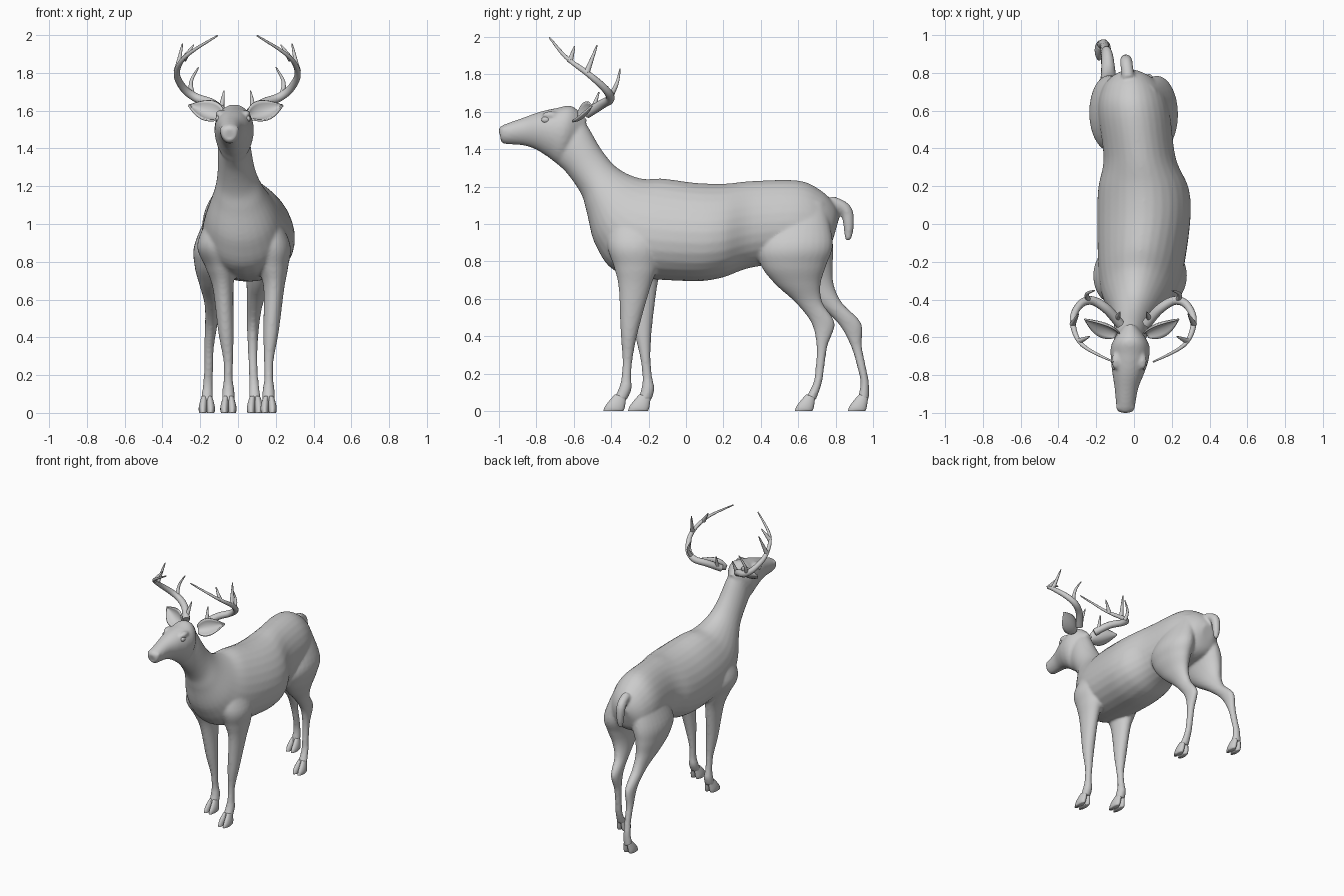
import bpy, bmesh, math
from mathutils import Vector

if "Cube" in bpy.data.objects:
    bpy.data.objects.remove(bpy.data.objects["Cube"])


def smooth_path(rows, steps=6):
    """Catmull-Rom interpolation through rows of numbers."""
    out = []
    for i in range(len(rows) - 1):
        p0, p1, p2, p3 = (rows[max(0, min(len(rows) - 1, j))] for j in (i - 1, i, i + 1, i + 2))
        for s in range(steps):
            t = s / steps
            out.append([0.5 * (2 * b + (c - a) * t + (2 * a - 5 * b + 4 * c - d) * t * t
                               + (3 * b - a - 3 * c + d) * t ** 3)
                        for a, b, c, d in zip(p0, p1, p2, p3)])
    return out + [list(rows[-1])]


def make_object(name, bm):
    bmesh.ops.recalc_face_normals(bm, faces=bm.faces)
    me = bpy.data.meshes.new(name)
    bm.to_mesh(me)
    bm.free()
    ob = bpy.data.objects.new(name, me)
    bpy.context.collection.objects.link(ob)
    return ob


def loft(name, rows, egg=0.0, n=28):
    """Rows: side-view edge point (y, z), opposite edge point (y, z), centre x, half width."""
    bm = bmesh.new()
    rings = []
    for ya, za, yb, zb, cx, hw in smooth_path(rows):
        ring = []
        for k in range(n):
            c, s = math.cos(math.tau * k / n), math.sin(math.tau * k / n)
            ring.append(bm.verts.new((cx + hw * c * (1 - egg * s),
                                      (ya + yb) / 2 + (ya - yb) / 2 * s,
                                      (za + zb) / 2 + (za - zb) / 2 * s)))
        rings.append(ring)
    for r, q in zip(rings, rings[1:]):
        for k in range(n):
            bm.faces.new((r[k], r[(k + 1) % n], q[(k + 1) % n], q[k]))
    bm.faces.new(rings[0])
    bm.faces.new(rings[-1])
    return make_object(name, bm)


def tube(name, pts, r0, r1, power=1.0):
    """Round tube through points, tapering from r0 to r1."""
    cu = bpy.data.curves.new(name, 'CURVE')
    cu.dimensions = '3D'
    cu.bevel_depth, cu.bevel_resolution, cu.use_fill_caps = 1.0, 4, True
    path = smooth_path(pts)
    sp = cu.splines.new('POLY')
    sp.points.add(len(path) - 1)
    for i, p in enumerate(sp.points):
        p.co = (*path[i], 1)
        p.radius = r0 + (r1 - r0) * (i / (len(path) - 1)) ** power
    ob = bpy.data.objects.new(name, cu)
    bpy.context.collection.objects.link(ob)
    return ob


def ball(name, loc, r, scale=(1, 1, 1)):
    bm = bmesh.new()
    bmesh.ops.create_uvsphere(bm, u_segments=16, v_segments=12, radius=r)
    bmesh.ops.scale(bm, vec=scale, verts=bm.verts)
    bmesh.ops.translate(bm, vec=loc, verts=bm.verts)
    return make_object(name, bm)


def finish(objs, name):
    """Join, apply modifiers, shade smooth."""
    bpy.ops.object.select_all(action='DESELECT')
    for o in objs:
        o.select_set(True)
    bpy.context.view_layer.objects.active = objs[0]
    bpy.ops.object.convert(target='MESH')
    if len(objs) > 1:
        bpy.ops.object.join()
    ob = bpy.context.view_layer.objects.active
    ob.name = name
    bpy.ops.object.shade_smooth()
    return ob


# Head, from muzzle to poll
head = loft("head", [
    (-1, 1.495, -.99, 1.46, -.045, .022), (-.985, 1.525, -.977, 1.43, -.045, .045),
    (-.87, 1.568, -.87, 1.42, -.04, .062), (-.78, 1.6, -.8, 1.397, -.03, .084),
    (-.69, 1.62, -.74, 1.36, -.022, .1), (-.61, 1.63, -.67, 1.32, -.02, .098),
    (-.53, 1.56, -.58, 1.38, -.02, .04)], -.12)

# Neck and torso, from poll to rump
torso = loft("torso", [
    (-.62, 1.6, -.72, 1.345, -.022, .07), (-.55, 1.56, -.64, 1.275, -.02, .085),
    (-.45, 1.395, -.56, 1.16, -.008, .1), (-.36, 1.295, -.53, 1.06, .005, .13),
    (-.24, 1.243, -.48, .88, .02, .185), (-.12, 1.242, -.35, .735, .035, .222),
    (.05, 1.22, 0, .695, .052, .245), (.2, 1.215, .18, .71, .05, .238),
    (.36, 1.23, .34, .765, .03, .19), (.6, 1.232, .58, .8, 0, .188),
    (.72, 1.18, .7, .82, -.01, .16), (.79, 1.11, .76, .86, -.015, .11),
    (.82, 1.04, .79, .93, -.02, .05)], .13)

tail = tube("tail", [(-.03, .77, 1.12), (-.04, .85, 1.08), (-.042, .869, 1.0), (-.042, .865, .91)],
            .034, .012, 4)
parts = [torso, head, tail]

# Leg profiles: height, front y, back y, centre x, half width
FRONT = [(1.1, -.38, -.15, .13, .05), (.9, -.42, -.13, .175, .1), (.77, -.385, -.15, .185, .08),
         (.66, -.36, -.19, .19, .055), (.43, -.35, -.255, .175, .041), (.28, -.34, -.285, .163, .026),
         (.18, -.345, -.292, .163, .024), (.12, -.36, -.29, .162, .032), (.06, -.39, -.315, .162, .034)]
HIND = [(1.12, .5, .74, .07, .06), (.9, .385, .785, .12, .108), (.78, .4, .75, .125, .09),
        (.68, .475, .72, .11, .065), (.58, .585, .73, .09, .043), (.47, .67, .795, .08, .033),
        (.35, .697, .757, .078, .026), (.24, .693, .74, .08, .024), (.15, .68, .726, .085, .026),
        (.06, .633, .695, .09, .033)]


def other_side(rows, swing, x0, drift, cap):
    """Mirror a leg and swing it back in stride, more the lower it gets."""
    out = []
    for z, yf, yb, cx, hw in rows:
        d = max(0, .88 - z)
        out.append((z, yf + swing * d, yb + swing * d, x0 - cx + drift * min(cap, d), hw))
    return out


def leg(name, rows):
    parts.append(loft(name, [(yf, z, yb, z, cx, hw) for z, yf, yb, cx, hw in rows]))
    # Cloven hoof: two toes per foot
    _, yf, yb, cx, _ = rows[-1]
    finish([loft("toe", [
        (yf + .01, .09, yb - .005, .07, cx + s * .014, .016),
        (yf - .018, .058, yb - .012, .022, cx + s * .019, .022),
        (yf - .042, .026, yb - .018, .004, cx + s * .021, .022),
        (yf - .052, 0, yb - .022, 0, cx + s * .02, .019)], n=16) for s in (-1, 1)], name + "_hoof")


leg("right_front_leg", FRONT)
leg("left_front_leg", other_side(FRONT, .16, .06, .3, .17))
leg("right_hind_leg", HIND)
leg("left_hind_leg", other_side(HIND, .345, 0, -.15, .5))

# Nostrils and brows blended into the head
for s in (-1, 1):
    parts.append(ball("nostril", (-.045 + s * .03, -.968, 1.5), .022))
    parts.append(ball("brow", (-.026 + s * .07, -.725, 1.582), .03, (.8, 1.5, .7)))

# Fuse everything into one smooth skin
body = finish(parts, "body")
rm = body.modifiers.new("Remesh", 'REMESH')
rm.mode = 'VOXEL'
rm.voxel_size = .009
sm = body.modifiers.new("Smooth", 'SMOOTH')
sm.factor, sm.iterations = .5, 7
finish([body], "body")


def antler(side, s):
    """Main beam, two beam tines, an inner tine and a brow tine."""
    beam = [(.07, -.53, 1.59), (.14, -.45, 1.64), (.22, -.405, 1.67), (.285, -.43, 1.72),
            (.32, -.52, 1.8), (.27, -.64, 1.89), (.105, -.73, 1.997)]
    tines = [[(.235, -.41, 1.67), (.245, -.37, 1.75), (.205, -.352, 1.83)],
             [(.32, -.53, 1.81), (.29, -.475, 1.955)],
             [(.285, -.62, 1.87), (.23, -.595, 1.95)],
             [(.085, -.5, 1.61), (.07, -.465, 1.705)]]

    def flip(pts):
        return [(s * x - .004, y, z) for x, y, z in pts]
    finish([tube("beam", flip(beam), .026, .004, 2)]
           + [tube("tine", flip(t), .017, .003) for t in tines], side + "_antler")


def ear(name, s):
    """Cupped leaf shape with thickness."""
    base, tip = Vector((.075, -.585, 1.57)), Vector((.25, -.505, 1.63))
    axis = tip - base
    w = Vector((-.25, .5, .8))
    w = (w - axis * w.dot(axis) / axis.length_squared).normalized()
    n = axis.normalized().cross(w)
    if n.y < 0:
        n = -n
    bm = bmesh.new()
    nu, nv = 16, 10
    grid = []
    for i in range(nu + 1):
        t = i / nu
        half = .062 * math.sin(math.pi * (.14 + .855 * t ** .85))
        grid.append([])
        for j in range(nv + 1):
            v = 2 * j / nv - 1
            p = base + axis * t + w * half * v + n * (.6 * half * (.5 - v * v))
            grid[-1].append(bm.verts.new((s * p.x - .012, p.y, p.z)))
    for i in range(nu):
        for j in range(nv):
            bm.faces.new((grid[i][j], grid[i + 1][j], grid[i + 1][j + 1], grid[i][j + 1]))
    ob = make_object(name, bm)
    so = ob.modifiers.new("Solidify", 'SOLIDIFY')
    so.thickness, so.offset = .01, 0
    finish([ob], name)


for side, s in (("right", 1), ("left", -1)):
    antler(side, s)
    ear(side + "_ear", s)
    finish([ball("eye", (-.026 + s * .079, -.75, 1.557), .019, (.7, 1.2, .9))], side + "_eye")
